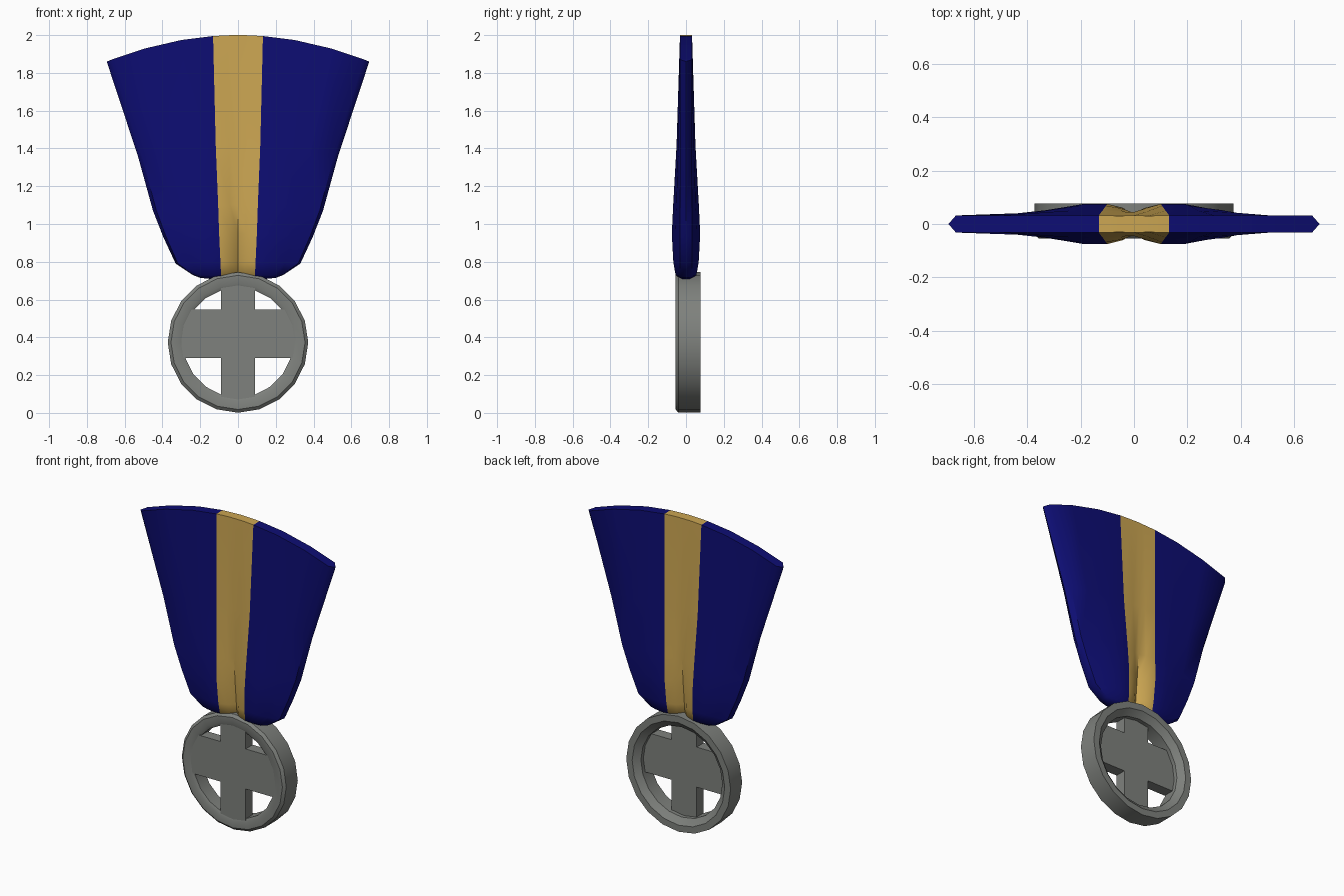
import bpy, bmesh, math

if "Cube" in bpy.data.objects:
    bpy.data.objects.remove(bpy.data.objects["Cube"])


def material(name, rgb):
    m = bpy.data.materials.new(name)
    m.diffuse_color = (*rgb, 1)
    m.use_nodes = True
    m.node_tree.nodes["Principled BSDF"].inputs["Base Color"].default_value = m.diffuse_color
    return m


NAVY = material("navy blue", (0.004, 0.004, 0.17))
GOLD = material("gold", (0.60, 0.38, 0.085))
GREY = material("pewter grey", (0.21, 0.22, 0.205))


def finish(bm, name, mats, angle=40):
    bmesh.ops.recalc_face_normals(bm, faces=bm.faces)
    me = bpy.data.meshes.new(name)
    bm.to_mesh(me)
    bm.free()
    for m in mats:
        me.materials.append(m)
    ob = bpy.data.objects.new(name, me)
    bpy.context.collection.objects.link(ob)
    bpy.ops.object.select_all(action='DESELECT')
    ob.select_set(True)
    bpy.context.view_layer.objects.active = ob
    bpy.ops.object.shade_smooth_by_angle(angle=math.radians(angle))
    return ob


# Ribbon rows: half width, z centre, z edge, stripe half width, thickness, centre pinch, dip
rows = [
    (0.695, 2.00, 1.86, 0.132, 0.032, 1.0, 0),
    (0.53, 1.42, 1.36, 0.118, 0.050, 0.9, 0),
    (0.45, 1.10, 1.07, 0.105, 0.068, 0.6, 0),
    (0.395, 0.95, 0.93, 0.100, 0.075, 0.4, 0),
    (0.33, 0.80, 0.79, 0.093, 0.067, 0.25, 0),
    (0.24, 0.745, 0.73, 0.09, 0.055, 0.2, 0.012),
    (0.20, 0.735, 0.715, 0.09, 0.022, 0.4, 0.02),
]


def half_row(w, s, t, pinch):
    """x and half depth from the centre to the edge"""
    e = min(t, 0.032)
    d = w - s
    return [(0, t * pinch), (s * 0.4, t * (0.25 * pinch + 0.7)), (s, t),
            (s + d * 0.3, t), (s + d * 0.65, e + (t - e) * 0.55),
            (s + d * 0.95, e), (w, 0)]


bm = bmesh.new()
loops = []
for w, zc, ze, s, t, pinch, dip in rows:
    half = half_row(w, s, t, pinch)
    line = [(-x, y) for x, y in reversed(half[1:])] + half

    def z(x):
        u = abs(x) / w
        return zc + (ze - zc) * u * u - dip * math.sin(math.pi * u)

    front = [bm.verts.new((x, -y, z(x))) for x, y in line]
    back = [front[0]] + [bm.verts.new((x, y, z(x))) for x, y in line[1:-1]] + [front[-1]]
    loops.append((front, back))


def ribbon_face(col, *vs):
    f = bm.faces.new(list(dict.fromkeys(vs)))
    f.material_index = 1 if 4 <= col <= 7 else 0


n = len(loops[0][0]) - 1
for c in range(n):
    for (f0, b0), (f1, b1) in zip(loops, loops[1:]):
        for a, b in ((f0, f1), (b0, b1)):
            ribbon_face(c, a[c], a[c + 1], b[c + 1], b[c])
    for f, b in (loops[0], loops[-1]):          # top and bottom ends
        ribbon_face(c, f[c], f[c + 1], b[c + 1], b[c])
finish(bm, "ribbon", [NAVY, GOLD], 50)

# Medal ring: profile (radius, y) turned around the y axis
ZC, SIDES = 0.373, 20
profile = [(0.372, 0.077), (0.372, -0.04), (0.355, -0.055), (0.31, -0.055),
           (0.29, -0.045), (0.29, 0.045), (0.31, 0.06), (0.33, 0.077)]
bm = bmesh.new()
rings = []
for i in range(SIDES):
    a = 2 * math.pi * i / SIDES
    rings.append([bm.verts.new((r * math.cos(a), y, ZC + r * math.sin(a))) for r, y in profile])
for i in range(SIDES):
    p, q = rings[i], rings[(i + 1) % SIDES]
    for j in range(len(profile)):
        k = (j + 1) % len(profile)
        bm.faces.new((p[j], p[k], q[k], q[j]))
finish(bm, "medal_ring", [GREY])

# Cross plate inside the ring
bm = bmesh.new()
X, W, LO, HI, BOT, TOP = 0.09, 0.31, 0.29, 0.548, 0.06, 0.69
right = [(X, BOT), (X, LO), (W - 0.01, LO), (W - 0.01, HI), (X, HI), (X, TOP)]
outline = right + [(-x, zz) for x, zz in reversed(right)]
face = bm.faces.new([bm.verts.new((x, -0.051, zz)) for x, zz in outline])
ext = bmesh.ops.extrude_face_region(bm, geom=[face])
bmesh.ops.translate(bm, vec=(0, 0.071, 0),
                    verts=[g for g in ext["geom"] if isinstance(g, bmesh.types.BMVert)])
finish(bm, "medal_cross", [GREY])
